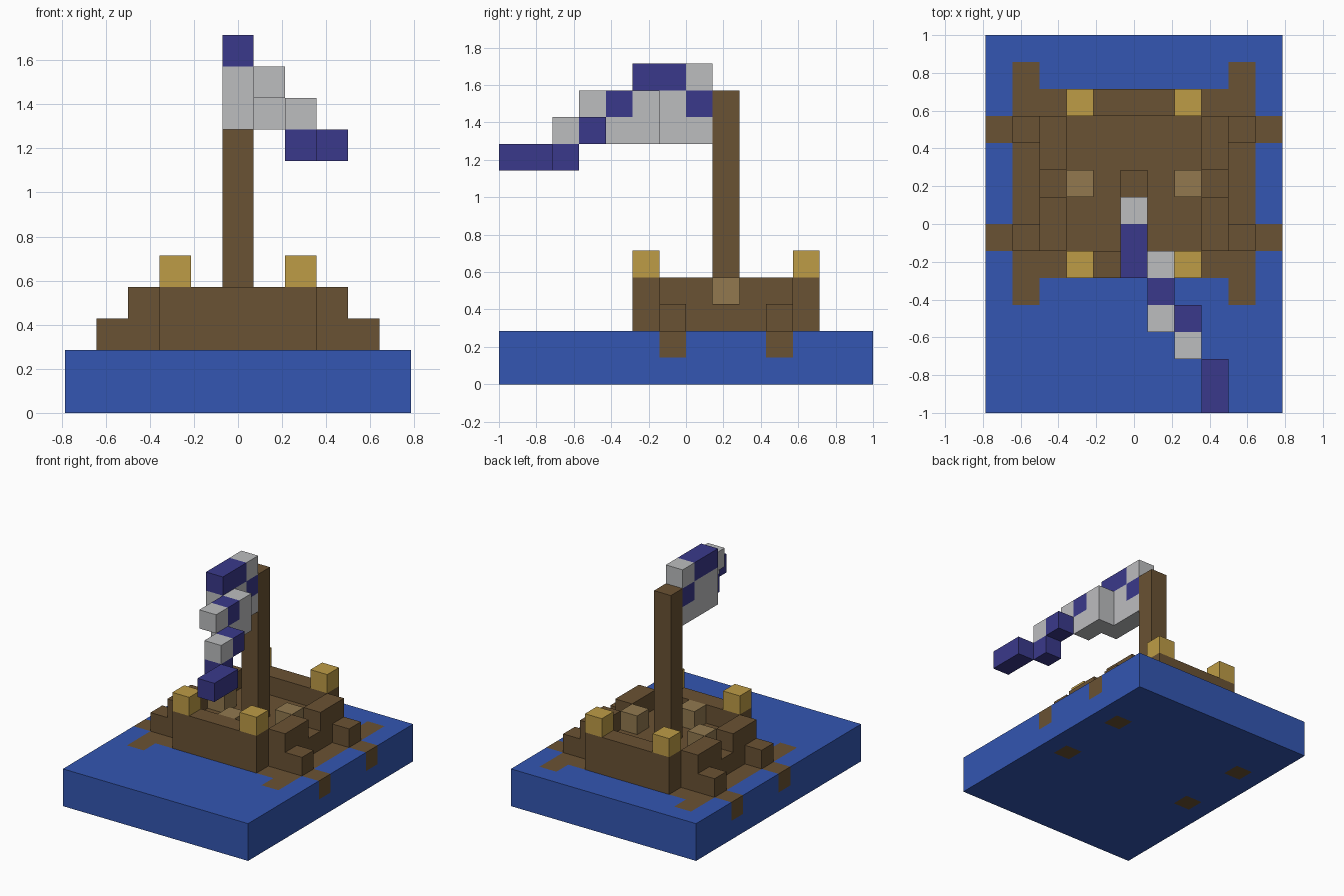
import bpy, bmesh
from mathutils import Vector

if "Cube" in bpy.data.objects:
    bpy.data.objects.remove(bpy.data.objects["Cube"])

U = 1 / 7  # edge length of one block


def material(name, r, g, b):
    def lin(c):
        c /= 255
        return c / 12.92 if c < 0.04045 else ((c + 0.055) / 1.055) ** 2.4
    m = bpy.data.materials.new(name)
    m.diffuse_color = (lin(r), lin(g), lin(b), 1)
    m.use_nodes = True
    m.node_tree.nodes["Principled BSDF"].inputs["Base Color"].default_value = m.diffuse_color
    return m


MATS = {
    "blue": material("water_blue", 51, 86, 178),
    "brown": material("dark_wood", 106, 82, 51),
    "gold": material("gold", 190, 156, 70),
    "tan": material("pale_wood", 146, 121, 79),
    "purple": material("sail_purple", 58, 57, 139),
    "white": material("sail_white", 188, 189, 191),
}
ORDER = list(MATS)
parts = {}  # part name -> {block: colour}


def fill(part, colour, xs, ys, zs):
    """Fill an inclusive range of blocks: x is centred, y and z count from 0."""
    cells = parts.setdefault(part, {})
    for i in range(xs[0], xs[1] + 1):
        for j in range(ys[0], ys[1] + 1):
            for k in range(zs[0], zs[1] + 1):
                cells[i, j, k] = colour


def block(part, colour, i, j, k):
    fill(part, colour, (i, i), (j, j), (k, k))


# water slab, with the submerged timber flush in its surface
fill("water", "blue", (-5, 5), (0, 13), (0, 1))
fill("water", "brown", (-4, 4), (5, 11), (1, 1))

# hull: deck, end walls and side walls with a gap amidships
fill("hull", "brown", (-3, 3), (6, 10), (2, 2))
for j in (5, 11):
    fill("hull", "brown", (-2, 2), (j, j), (2, 3))
for s in (-3, 3):
    fill("hull", "brown", (s, s), (6, 7), (3, 3))
    fill("hull", "brown", (s, s), (9, 10), (3, 3))

for s in (-1, 1):
    # side beams and wheels reaching down through the water
    fill("water", "brown", (4 * s, 4 * s), (4, 12), (1, 1))
    for j in (6, 10):
        block("water", "brown", 5 * s, j, 1)
        block("water", "brown", 4 * s, j, 0)
        block("side_wheels", "brown", 4 * s, j, 2)
    # corner posts on the end walls
    for j in (5, 11):
        block("corner_posts", "gold", 2 * s, j, 4)
    # side seats
    block("seats", "tan", 2 * s, 8, 3)
block("seats", "tan", 0, 6, 3)

# mast
fill("mast", "brown", (0, 0), (8, 8), (3, 10))

# flag streaming forwards and to the right, stepping down
fill("flag", "purple", (0, 0), (5, 6), (11, 11))
block("flag", "white", 0, 7, 11)
fill("flag", "white", (0, 0), (5, 7), (9, 10))
block("flag", "purple", 0, 7, 10)
fill("flag", "white", (1, 1), (3, 5), (10, 10))
block("flag", "purple", 1, 4, 10)
fill("flag", "white", (1, 1), (4, 5), (9, 9))
block("flag", "purple", 2, 3, 9)
block("flag", "white", 2, 2, 9)
block("flag", "purple", 2, 2, 8)
fill("flag", "purple", (3, 3), (0, 1), (8, 8))

occupied = set().union(*(cells.keys() for cells in parts.values()))


def build(name, cells):
    """Make one part from the outward faces of its blocks."""
    bm = bmesh.new()
    for cell, colour in cells.items():
        centre = Vector((cell[0], cell[1] - 6.5, cell[2] + 0.5))
        for axis in range(3):
            for sign in (-1, 1):
                step = [0, 0, 0]
                step[axis] = sign
                if tuple(c + d for c, d in zip(cell, step)) in occupied:
                    continue
                n = Vector(step)
                a, b = Vector((0, 0, 0)), Vector((0, 0, 0))
                a[(axis + 1) % 3] = 0.5
                b[(axis + 2) % 3] = 0.5 * sign
                mid = centre + n * 0.5
                corners = (mid - a - b, mid + a - b, mid + a + b, mid - a + b)
                f = bm.faces.new([bm.verts.new(c * U) for c in corners])
                f.material_index = ORDER.index(colour)
    bmesh.ops.remove_doubles(bm, verts=bm.verts[:], dist=1e-4)
    bmesh.ops.dissolve_limit(bm, angle_limit=0.01, verts=bm.verts[:],
                             edges=bm.edges[:], delimit={'MATERIAL'})
    mesh = bpy.data.meshes.new(name)
    for key in ORDER:
        mesh.materials.append(MATS[key])
    bm.to_mesh(mesh)
    bm.free()
    bpy.context.collection.objects.link(bpy.data.objects.new(name, mesh))


for part_name, part_cells in parts.items():
    build(part_name, part_cells)
